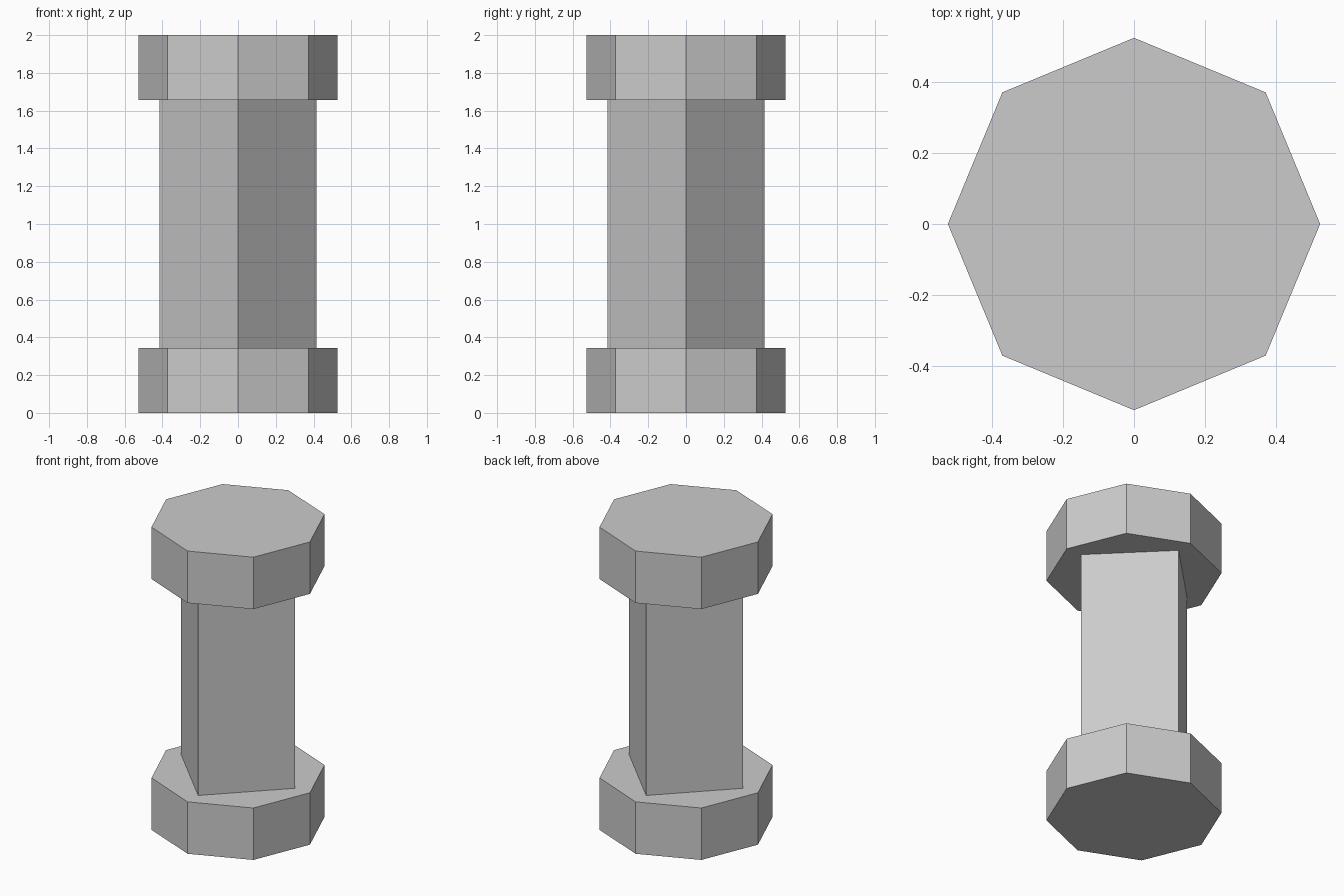
import bpy

if "Cube" in bpy.data.objects:
    bpy.data.objects.remove(bpy.data.objects["Cube"])

END_RADIUS = 0.526
END_HEIGHT = 0.343
SHAFT_RADIUS = 0.416
HEIGHT = 2.0


def prism(name, sides, radius, z0, z1):
    """Upright prism with its corners on the x and y axes."""
    bpy.ops.mesh.primitive_cylinder_add(
        vertices=sides, radius=radius, depth=z1 - z0,
        location=(0, 0, (z0 + z1) / 2))
    obj = bpy.context.object
    obj.name = name
    return obj


# Octagonal end blocks
prism("bottom_block", 8, END_RADIUS, 0, END_HEIGHT)
prism("top_block", 8, END_RADIUS, HEIGHT - END_HEIGHT, HEIGHT)

# Square shaft, turned so its corners face front, back and sides
prism("shaft", 4, SHAFT_RADIUS, END_HEIGHT, HEIGHT - END_HEIGHT)
